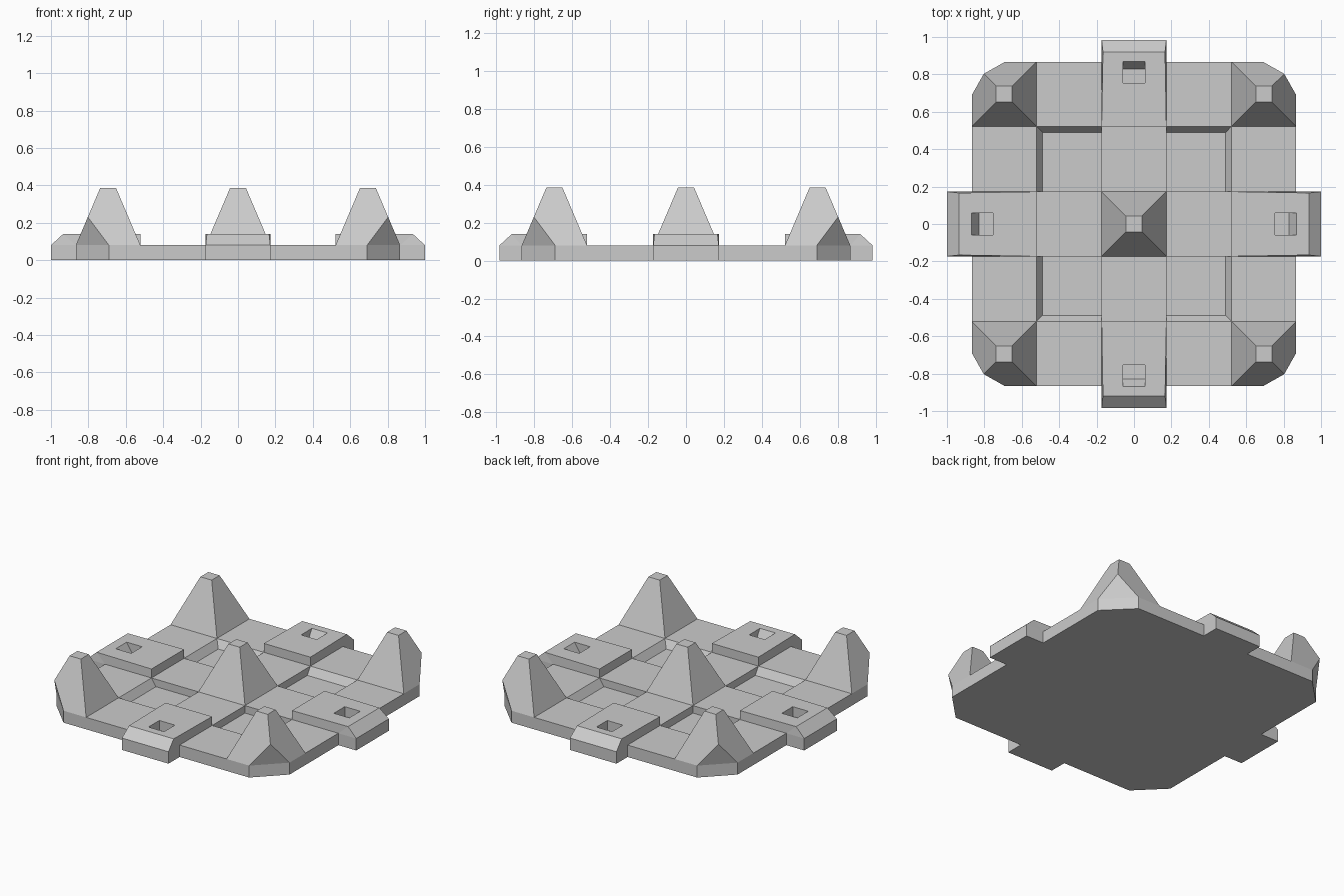
import bpy, bmesh
from math import pi
from mathutils import Matrix, Vector

if "Cube" in bpy.data.objects:
    bpy.data.objects.remove(bpy.data.objects["Cube"])

# Grid lines: arm half width, well edge, plate edge, corner cut start
A, B, C, M = 0.173, 0.522, 0.867, 0.69
# Heights: plate, well floor, tab, spike top
H, F, T, S = 0.08, 0.03, 0.14, 0.387


def reach(k):
    return 0.985 if k % 2 == 0 else 1.0


def turn(faces, k):
    r = Matrix.Rotation(k * pi / 2, 3, 'Z')
    return [[r @ Vector(p) for p in f] for f in faces]


def rect(x0, x1, y0, y1, z):
    return [(x0, y0, z), (x1, y0, z), (x1, y1, z), (x0, y1, z)]


def bridge(lo, hi):
    n = len(lo)
    return [[lo[i], lo[(i + 1) % n], hi[(i + 1) % n], hi[i]] for i in range(n)]


def flip(points):
    return [(-x, y, z) for x, y, z in points]


def make(name, faces):
    bm = bmesh.new()
    for f in faces:
        bm.faces.new([bm.verts.new(p) for p in f])
    bmesh.ops.remove_doubles(bm, verts=bm.verts, dist=0.0005)
    bmesh.ops.recalc_face_normals(bm, faces=bm.faces)
    me = bpy.data.meshes.new(name)
    bm.to_mesh(me)
    bm.free()
    ob = bpy.data.objects.new(name, me)
    bpy.context.collection.objects.link(ob)


# Base plate: flats, sunken wells, rim walls and underside
plate, outline = [], []
for k in range(4):
    side = rect(A, B, B, C, H)
    wall = [(A, C, 0), (B, C, 0), (B, C, H), (A, C, H)]
    floor = rect(A, B - 0.033, A, B - 0.033, F)
    well = bridge(floor, rect(A, B, A, B, H))
    quarter = [rect(-A, A, A, B, H), side, flip(side)[::-1],
               wall, flip(wall)[::-1], floor] + well
    plate += turn(quarter, k)
    e = reach(k)
    outline += turn([[(C, M, 0), (M, C, 0), (B, C, 0), (A, C, 0), (A, e, 0),
                      (-A, e, 0), (-A, C, 0), (-B, C, 0)]], k)[0]
make("base_plate", plate + [outline[::-1]])

# Centre spike
w = 0.042
top = rect(-w, w, -w, w, S)
make("centre_spike", bridge(rect(-A, A, -A, A, H), top) + [top])

# Corner spikes, with the outer corner cut off
s, w = (B + C) / 2, 0.042
top = rect(s - w, s + w, s - w, s + w, S)
base = rect(B, C, B, C, H)
tip = tuple(Vector(base[2]).lerp(Vector(top[2]), 0.49))
cx, cy = (C, M, H), (M, C, H)
spike = [top,
         [base[0], base[1], top[1], top[0]],
         [base[3], base[0], top[0], top[3]],
         [base[1], cx, tip, top[2], top[1]],
         [tip, cy, base[3], top[3], top[2]],
         [cx, cy, tip]]
rim = [base[1], cx, cy, base[3]]
for p, q in zip(rim, rim[1:]):
    spike.append([(p[0], p[1], 0), (q[0], q[1], 0), q, p])
for k in range(4):
    make(f"corner_spike_{k + 1}", turn(spike, k))

# Raised end tabs, bevelled outside, each with a square socket
for k in range(4):
    e = reach(k)
    g, a = e - 0.065, 0.166
    p, q0, q1 = 0.058, 0.753, 0.868
    face = [(-A, B, T), (A, B, T), (a, g, T), (-a, g, T)]
    mouth = rect(-p, p, q0, q1, T)
    pit = rect(-p, p, q0, q1 - 0.04, H - 0.005)
    tab = bridge(face, mouth) + bridge(mouth, pit) + [pit]
    flank = [[(A, B, H), (A, C, H), (a, g, T), (A, B, T)],
             [(A, C, H), (A, e, H), (a, g, T)],
             [(A, C, 0), (A, e, 0), (A, e, H), (A, C, H)]]
    tab += flank + [flip(f)[::-1] for f in flank]
    tab += [[(-A, B, H), (A, B, H), (A, B, T), (-A, B, T)],
            [(A, e, H), (-A, e, H), (-a, g, T), (a, g, T)],
            [(A, e, 0), (-A, e, 0), (-A, e, H), (A, e, H)]]
    make(f"end_tab_{k + 1}", turn(tab, k))
